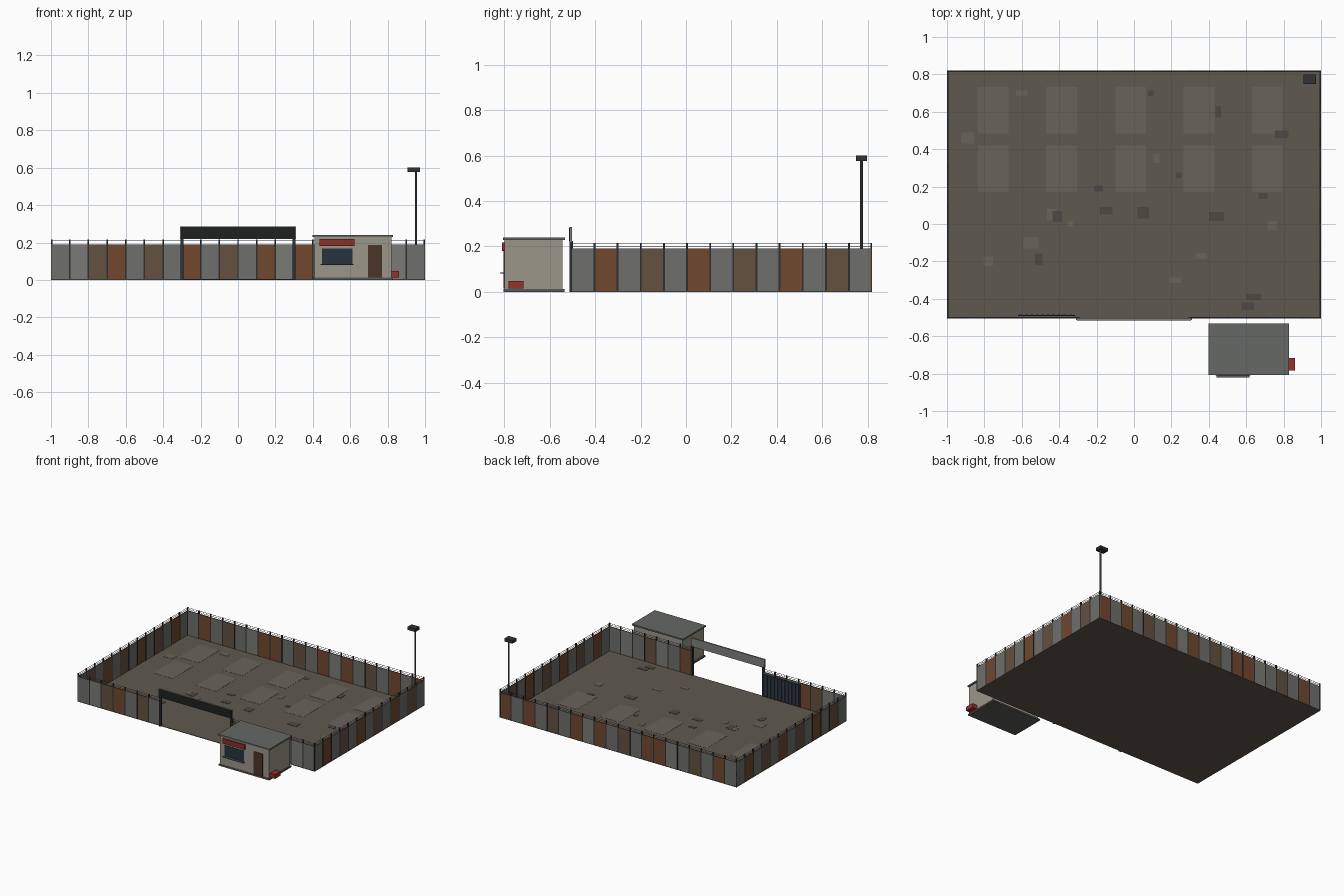
import bpy, bmesh
from mathutils import Matrix, Vector

if "Cube" in bpy.data.objects:
    bpy.data.objects.remove(bpy.data.objects["Cube"])

mats = {}


def material(hexcol):
    if hexcol not in mats:
        m = bpy.data.materials.new("colour_" + hexcol)
        rgb = [int(hexcol[i:i + 2], 16) / 255 for i in (0, 2, 4)]
        m.diffuse_color = [((c + 0.055) / 1.055) ** 2.4 for c in rgb] + [1]
        m.use_nodes = True
        m.node_tree.nodes["Principled BSDF"].inputs["Base Color"].default_value = m.diffuse_color
        mats[hexcol] = m
    return mats[hexcol]


def finish(name, bm, col):
    me = bpy.data.meshes.new(name)
    bm.to_mesh(me)
    bm.free()
    ob = bpy.data.objects.new(name, me)
    bpy.context.collection.objects.link(ob)
    me.materials.append(material(col))
    return ob


def boxes(name, col, spans):
    """One object from boxes given as (x0, x1, y0, y1, z0, z1)."""
    bm = bmesh.new()
    for x0, x1, y0, y1, z0, z1 in spans:
        mid = Vector(((x0 + x1) / 2, (y0 + y1) / 2, (z0 + z1) / 2))
        size = Matrix.Diagonal((x1 - x0, y1 - y0, z1 - z0, 1))
        bmesh.ops.create_cube(bm, size=1, matrix=Matrix.Translation(mid) @ size)
    return finish(name, bm, col)


X, Y0, Y1, H, T = 1.0, -0.505, 0.82, 0.19, 0.006
G = 0.004  # top of the yard surface

# Yard surface, parking bays and worn patches
boxes("yard_ground", "5F584E", [(-X, X, Y0, Y1, 0, G)])
boxes("parking_bays", "69645B",
      [(x, x + 0.165, y, y + 0.25, G - 0.001, G + 0.001)
       for x in (-0.835, -0.47, -0.1, 0.265, 0.63) for y in (0.17, 0.483)])
# centre x, centre y, width, depth in hundredths
light = [(-60, 70, 6, 3), (-89, 46, 7, 6), (12, 35, 3, 5), (-44, 5, 5, 6), (-34, 0, 3, 3),
         (-55, -10, 8, 6), (-78, -20, 5, 5), (36, -17, 6, 3), (22, -30, 6, 3), (74, -1, 5, 5)]
dark = [(9, 70, 3, 3), (45, 60, 3, 6), (79, 48, 7, 4), (24, 26, 3, 3), (-19, 19, 5, 3),
        (-15, 7, 7, 4), (5, 6, 6, 6), (-41, 4, 5, 6), (44, 4, 8, 5), (69, 15, 5, 3),
        (-51, -19, 4, 6), (64, -39, 8, 3), (61, -44, 7, 4)]
for name, col, top, group in (("light_patches", "68625A", 0.0015, light),
                              ("dark_patches", "4E4943", 0.002, dark)):
    boxes(name, col, [((x - w / 2) / 100, (x + w / 2) / 100, (y - d / 2) / 100,
                       (y + d / 2) / 100, G - 0.001, G + top) for x, y, w, d in group])

# Fence: panel colours per wall, "." leaves the gate opening
palette = {"g": ("grey", "6E706C"), "l": ("pale_grey", "7A7B75"),
           "b": ("brown", "635140"), "r": ("rust", "70482F")}
panels = {k: [] for k in palette}
posts, wires = [], []


def fence(pattern, start, end, along_x, at):
    """at = outer line (lower coordinate of the thickness) of the wall."""
    def span(a, b, n0, n1, z0, z1):
        return (a, b, n0, n1, z0, z1) if along_x else (n0, n1, a, b, z0, z1)
    step = (end - start) / len(pattern)
    for i, key in enumerate(pattern):
        if key == ".":
            continue
        a, b = start + i * step, start + (i + 1) * step
        panels[key].append(span(a, b, at, at + T, 0, H))
        for z in (0.2, 0.212):
            wires.append(span(a, b, at + T / 2 - 0.001, at + T / 2 + 0.001, z - 0.001, z + 0.001))
        for p in (a, b):
            c = min(max(p, start + 0.004), end - 0.004)
            s = span(c - 0.004, c + 0.004, at - 0.001, at + T + 0.001, 0, 0.215)
            if s not in posts:
                posts.append(s)


fence("glbrgbg......rglbglgr"[:20], -X, X, True, Y0 + 0.001)
fence("grgbglrrgbgrlrgbgrgr", -X, X, True, Y1 - T - 0.001)
fence("grgbgrgbgrgbg", Y0, Y1, False, X - T - 0.001)
fence("gbgrgbgrgbgrg", Y0, Y1, False, -X + 0.001)
for k, (label, col) in palette.items():
    boxes("fence_panels_" + label, col, panels[k])
boxes("fence_posts", "2E3031", posts)
boxes("fence_wires", "77797A", wires)

# Gateway: posts, sign board and its dark face
boxes("gate_posts", "2C3238", [(s * 0.3 - 0.008, s * 0.3 + 0.008, -0.513, -0.497, 0, 0.225)
                               for s in (-1, 1)])
boxes("gateway_board", "80817C", [(-0.31, 0.31, -0.512, -0.502, 0.22, 0.285)])
boxes("gateway_board_face", "1D211F", [(-0.306, 0.306, -0.515, -0.512, 0.222, 0.283)])

# Sliding gate standing open behind the front fence
boxes("sliding_gate", "2B3540", [(-0.62, -0.315, -0.491, -0.486, 0.012, 0.18)])
boxes("sliding_gate_ribs", "36434F",
      [(-0.612 + i * 0.0295, -0.600 + i * 0.0295, -0.487, -0.483, 0.018, 0.174) for i in range(10)])

# Kiosk
boxes("kiosk_base", "5A5B58", [(0.4, 0.826, -0.804, -0.536, 0, 0.012)])
boxes("kiosk_walls", "9C968A", [(0.41, 0.82, -0.8, -0.545, 0.012, 0.23)])
boxes("kiosk_roof", "666866", [(0.397, 0.829, -0.807, -0.532, 0.229, 0.24)])
boxes("kiosk_window", "26333F", [(0.45, 0.612, -0.803, -0.798, 0.085, 0.168)])
boxes("kiosk_counter", "5A5D5E", [(0.442, 0.618, -0.82, -0.798, 0.08, 0.085)])
boxes("kiosk_sign", "8A2F28", [(0.437, 0.622, -0.81, -0.799, 0.181, 0.218)])
boxes("kiosk_door", "4A3527", [(0.694, 0.77, -0.804, -0.798, 0.014, 0.186)])
boxes("red_crate", "97302A", [(0.82, 0.861, -0.783, -0.716, 0.014, 0.047)])

# Floodlight
bm = bmesh.new()
bmesh.ops.create_cone(bm, cap_ends=True, segments=8, radius1=0.006, radius2=0.006, depth=0.58,
                      matrix=Matrix.Translation((0.952, 0.773, 0.29)))
finish("lamp_pole", bm, "55585A")
boxes("lamp_head", "303235", [(0.905, 0.972, 0.748, 0.798, 0.577, 0.6)])
